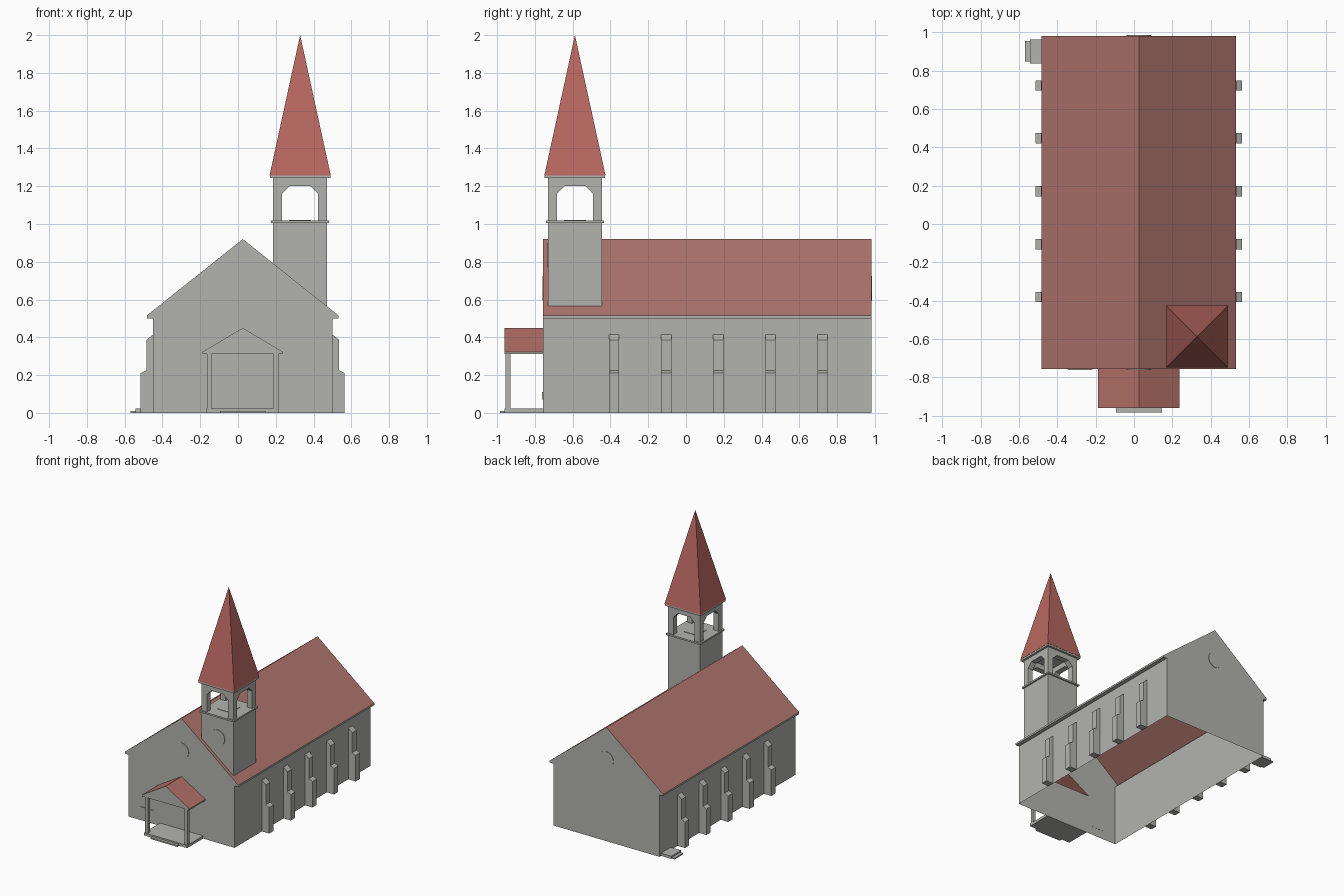
import bpy
import bmesh
import math
from mathutils import Matrix, Vector

cube = bpy.data.objects.get("Cube")
if cube:
    bpy.data.objects.remove(cube, do_unlink=True)


def material(name, rgb):
    mat = bpy.data.materials.new(name)
    mat.use_nodes = True
    color = (*rgb, 1)
    mat.diffuse_color = color
    mat.node_tree.nodes["Principled BSDF"].inputs["Base Color"].default_value = color
    return mat


STONE = material("grey_stone", (0.45, 0.455, 0.42))
ROOF = material("roof_red", (0.43, 0.175, 0.155))
PORCH = material("porch_red", (0.45, 0.16, 0.135))
SPIRE = material("spire_red", (0.48, 0.137, 0.118))

CX = 0.025                      # ridge line of the nave
FRONT, BACK = -0.757, 0.982     # gable walls
TX, TY = 0.329, -0.588          # tower centre


def finish(name, bm, mats):
    bmesh.ops.recalc_face_normals(bm, faces=bm.faces[:])
    mesh = bpy.data.meshes.new(name)
    bm.to_mesh(mesh)
    bm.free()
    for mat in mats:
        mesh.materials.append(mat)
    obj = bpy.data.objects.new(name, mesh)
    bpy.context.collection.objects.link(obj)
    return obj


def box(name, x0, x1, y0, y1, z0, z1, mat=STONE):
    bm = bmesh.new()
    bmesh.ops.create_cube(bm, size=1)
    for v in bm.verts:
        v.co = Vector(((x0 + x1) / 2 + v.co.x * (x1 - x0),
                       (y0 + y1) / 2 + v.co.y * (y1 - y0),
                       (z0 + z1) / 2 + v.co.z * (z1 - z0)))
    return finish(name, bm, [mat])


def slab(name, half, z0, z1):
    """Square slab centred on the tower."""
    return box(name, TX - half, TX + half, TY - half, TY + half, z0, z1)


def prism(name, profile, y0, y1, matrix=Matrix()):
    """Extrude an xz profile from y0 to y1."""
    bm = bmesh.new()
    face = bm.faces.new([bm.verts.new((x, y0, z)) for x, z in profile])
    new = bmesh.ops.extrude_face_region(bm, geom=[face])["geom"]
    verts = [g for g in new if isinstance(g, bmesh.types.BMVert)]
    bmesh.ops.translate(bm, verts=verts, vec=(0, y1 - y0, 0))
    bmesh.ops.transform(bm, matrix=matrix, verts=bm.verts[:])
    return finish(name, bm, [STONE])


def disc(name, x, y, z, radius=0.065, depth=0.008):
    bm = bmesh.new()
    bmesh.ops.create_cone(bm, cap_ends=True, segments=32, radius1=radius,
                          radius2=radius, depth=depth)
    spin = Matrix.Translation((x, y, z)) @ Matrix.Rotation(math.pi / 2, 4, "X")
    bmesh.ops.transform(bm, matrix=spin, verts=bm.verts[:])
    return finish(name, bm, [STONE])


# Porch gable measurements
PW, PEAVE, PTOP, PFRONT = 0.213, 0.323, 0.45, -0.961

# Nave: open-bottomed shell with the roof slopes in red
half = [(0.475, 0), (0.475, 0.5), (0.508, 0.5), (0.508, 0.515), (0, 0.92)]
loop = half + [(-x, z) for x, z in half[-2::-1]]
bm = bmesh.new()
front = [bm.verts.new((CX + x, FRONT, z)) for x, z in loop]
back = [bm.verts.new((CX + x, BACK, z)) for x, z in loop]
for i in range(len(loop) - 1):
    f = bm.faces.new((front[i], front[i + 1], back[i + 1], back[i]))
    if max(loop[i][1], loop[i + 1][1]) > 0.9:
        f.material_index = 1
bm.faces.new(back)
# Front gable in two halves around the opening into the porch attic
top, base, foot = [bm.verts.new((CX, FRONT, z)) for z in (PTOP, PEAVE, 0)]
for side, verts in ((1, front[:5]), (-1, front[:3:-1])):
    eave = bm.verts.new((CX + side * PW, FRONT, PEAVE))
    bm.faces.new(verts + [top, eave, base, foot])
finish("nave", bm, [STONE, ROOF])

# Buttresses, five on each long wall
buttress = [(0.474, 0), (0.54, 0), (0.54, 0.21), (0.51, 0.225),
            (0.51, 0.386), (0.474, 0.415)]
for i in range(5):
    y = -0.381 + i * 0.276
    for side, label in ((1, "left"), (-1, "right")):
        prism(f"buttress_{label}_{i + 1}",
              [(CX + side * x, z) for x, z in buttress], y - 0.027, y + 0.027)

# Round gable plates and the low front plaque
disc("front_round_plate", CX, FRONT, 0.66)
disc("back_round_plate", CX, BACK, 0.66)
disc("tower_round_plate", TX, TY - 0.1425, 0.835)
box("front_plaque", -0.345, -0.22, FRONT - 0.005, FRONT + 0.001, 0.07, 0.11)

# Porch roof: thin shell with a stone gable
bm = bmesh.new()
rows = [[bm.verts.new((CX + x, y, z)) for x, z in
         ((-PW, PEAVE), (0, PTOP), (PW, PEAVE))] for y in (PFRONT, FRONT)]
for i in range(2):
    f = bm.faces.new((rows[0][i], rows[0][i + 1], rows[1][i + 1], rows[1][i]))
    f.material_index = 1
bm.faces.new(rows[0])
finish("porch_roof", bm, [STONE, PORCH])
box("porch_ceiling", CX - PW, CX + PW, PFRONT, FRONT, 0.312, PEAVE)

# Porch floor, step and posts
box("porch_floor", CX - 0.193, CX + 0.193, PFRONT, FRONT, 0, 0.022)
box("porch_step", CX - 0.12, CX + 0.12, -0.985, PFRONT, 0, 0.011)
for side, label in ((1, "left"), (-1, "right")):
    x = CX + side * 0.177
    box(f"porch_post_{label}", x - 0.013, x + 0.013, -0.955, -0.929, 0.022, 0.312)

# Side door landing and step
box("side_landing", -0.543, -0.45, 0.837, 0.962, 0, 0.022)
box("side_step", -0.568, -0.543, 0.848, 0.955, 0, 0.011)

# Tower shaft, ledge and floor hatch
slab("tower_shaft", 0.1425, 0.565, 1.005)
slab("tower_ledge", 0.154, 1.005, 1.018)
slab("belfry_hatch", 0.058, 1.018, 1.022)

# Belfry: the same arched panel turned to four sides
arch = [(0.1425, 1.018), (0.095, 1.018), (0.095, 1.16), (0.055, 1.2)]
panel = arch + [(-x, z) for x, z in arch[::-1]] + [(-0.1425, 1.245), (0.1425, 1.245)]
for i, label in enumerate(("front", "left", "back", "right")):
    turn = Matrix.Translation((TX, TY, 0)) @ Matrix.Rotation(i * math.pi / 2, 4, "Z")
    prism(f"belfry_{label}", panel, -0.1425, -0.096, turn)

# Spire
slab("spire_base", 0.16, 1.243, 1.257)
bm = bmesh.new()
tip = bm.verts.new((TX, TY, 2))
ring = [bm.verts.new((TX + sx * 0.162, TY + sy * 0.162, 1.257))
        for sx, sy in ((-1, -1), (1, -1), (1, 1), (-1, 1))]
for i in range(4):
    bm.faces.new((ring[i], ring[(i + 1) % 4], tip))
bm.faces.new(ring)
finish("spire", bm, [SPIRE])
